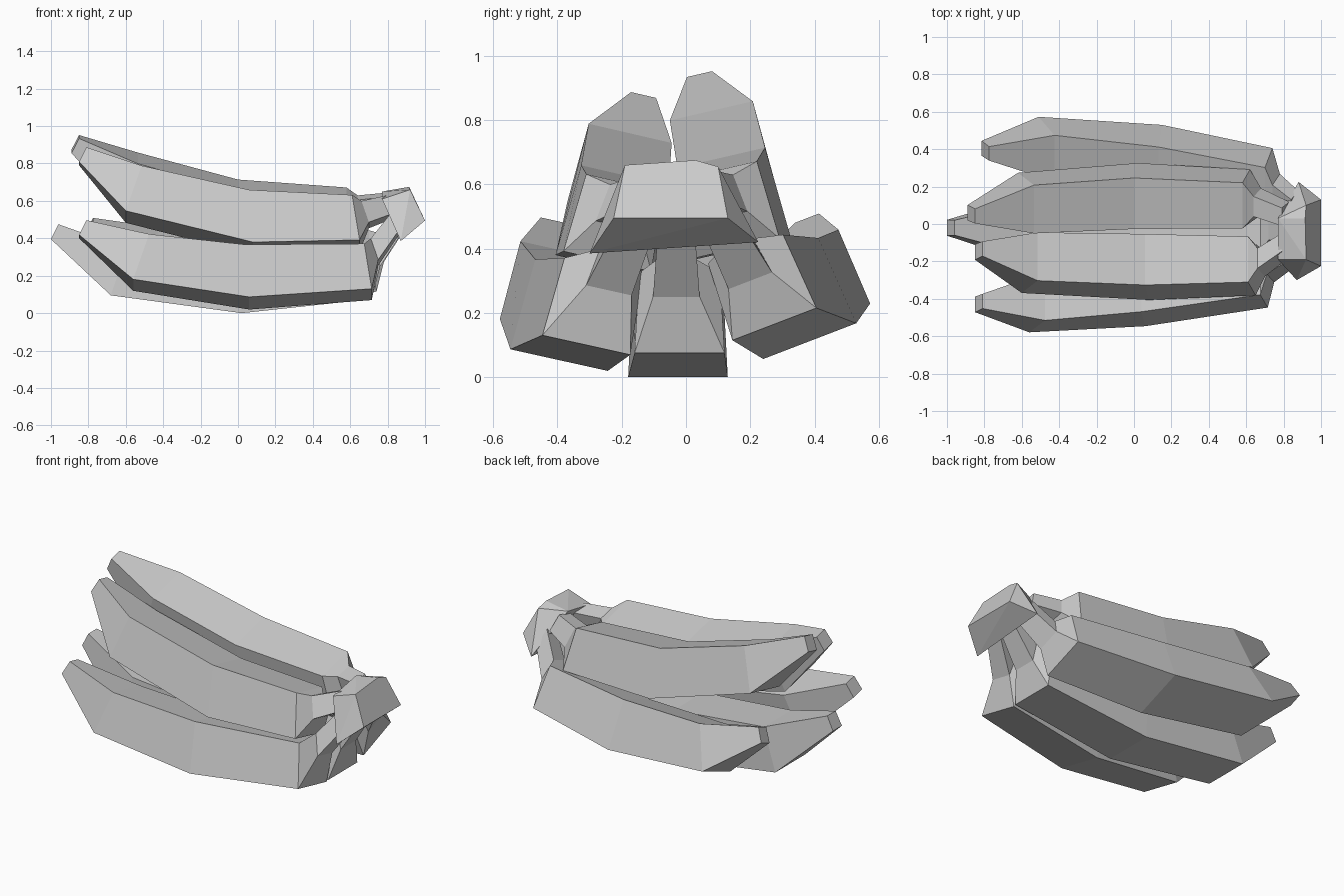
import bpy, bmesh
from math import sin, cos, radians

# Ring sizes shared by all fruit, tip to stalk:
# bottom width, top width, height, forward lean of the top edge
RINGS = [
    (0.085, 0.08, 0.08, 0.04),    # blunt tip
    (0.285, 0.265, 0.25, 0.085),  # taper
    (0.31, 0.28, 0.29, -0.02),    # belly
    (0.28, 0.25, 0.25, -0.04),    # shoulder
    (0.145, 0.11, 0.12, -0.04),   # neck
    (0.12, 0.10, 0.10, -0.04),    # stalk end, inside the crown
]


def finish(bm, name):
    bmesh.ops.recalc_face_normals(bm, faces=bm.faces)
    mesh = bpy.data.meshes.new(name)
    bm.to_mesh(mesh)
    bm.free()
    obj = bpy.data.objects.new(name, mesh)
    bpy.context.collection.objects.link(obj)
    return obj


def banana(name, roll, path):
    """Four-sided fruit lofted along the centre line of its underside."""
    r = radians(roll)
    bm = bmesh.new()
    loops = []
    for (x, y, z), (wb, wt, h, lean) in zip(path, RINGS):
        ring = []
        for a, u in ((-wb / 2, 0), (wb / 2, 0), (wt / 2, h), (-wt / 2, h)):
            ring.append(bm.verts.new((x + (lean if u else 0),
                                      y + a * cos(r) - u * sin(r),
                                      z + a * sin(r) + u * cos(r))))
        loops.append(ring)
    for a, b in zip(loops, loops[1:]):
        for i in range(4):
            j = (i + 1) % 4
            bm.faces.new((a[i], a[j], b[j], b[i]))
    bm.faces.new(loops[0])
    bm.faces.new(loops[-1])
    return finish(bm, name)


# Lower row of three
banana("lower_front_banana", -12.5, [
    (-0.85, -0.43, 0.41), (-0.56, -0.44, 0.15), (0.06, -0.395, 0.053),
    (0.715, -0.31, 0.10), (0.75, -0.24, 0.27), (0.86, -0.17, 0.43)])
banana("lower_middle_banana", 0, [
    (-1.0, -0.02, 0.395), (-0.68, -0.025, 0.095), (0.02, -0.025, 0.0),
    (0.715, -0.02, 0.075), (0.76, -0.03, 0.25), (0.87, -0.03, 0.42)])
banana("lower_back_banana", 21, [
    (-0.815, 0.405, 0.42), (-0.51, 0.44, 0.178), (0.15, 0.385, 0.112),
    (0.74, 0.275, 0.165), (0.78, 0.20, 0.30), (0.88, 0.12, 0.45)])

# Upper row of two
banana("upper_front_banana", -13, [
    (-0.85, -0.15, 0.80), (-0.60, -0.23, 0.515), (0.08, -0.255, 0.345),
    (0.65, -0.245, 0.36), (0.70, -0.21, 0.47), (0.83, -0.12, 0.52)])
banana("upper_back_banana", 13, [
    (-0.89, 0.06, 0.865), (-0.62, 0.135, 0.585), (0.02, 0.175, 0.40),
    (0.62, 0.155, 0.40), (0.68, 0.12, 0.50), (0.83, 0.06, 0.535)])

# Crown joining the stalks
bm = bmesh.new()
for p in [(0.77, -0.19, 0.61), (0.77, 0.03, 0.65), (0.92, -0.19, 0.66),
          (0.915, 0.03, 0.675), (0.92, 0.10, 0.655), (1.0, -0.225, 0.495),
          (1.0, 0.13, 0.495), (0.87, -0.30, 0.385), (0.88, 0.225, 0.42)]:
    bm.verts.new(p)
bmesh.ops.convex_hull(bm, input=bm.verts)
bmesh.ops.dissolve_limit(bm, angle_limit=radians(5), verts=bm.verts, edges=bm.edges)
finish(bm, "crown")
